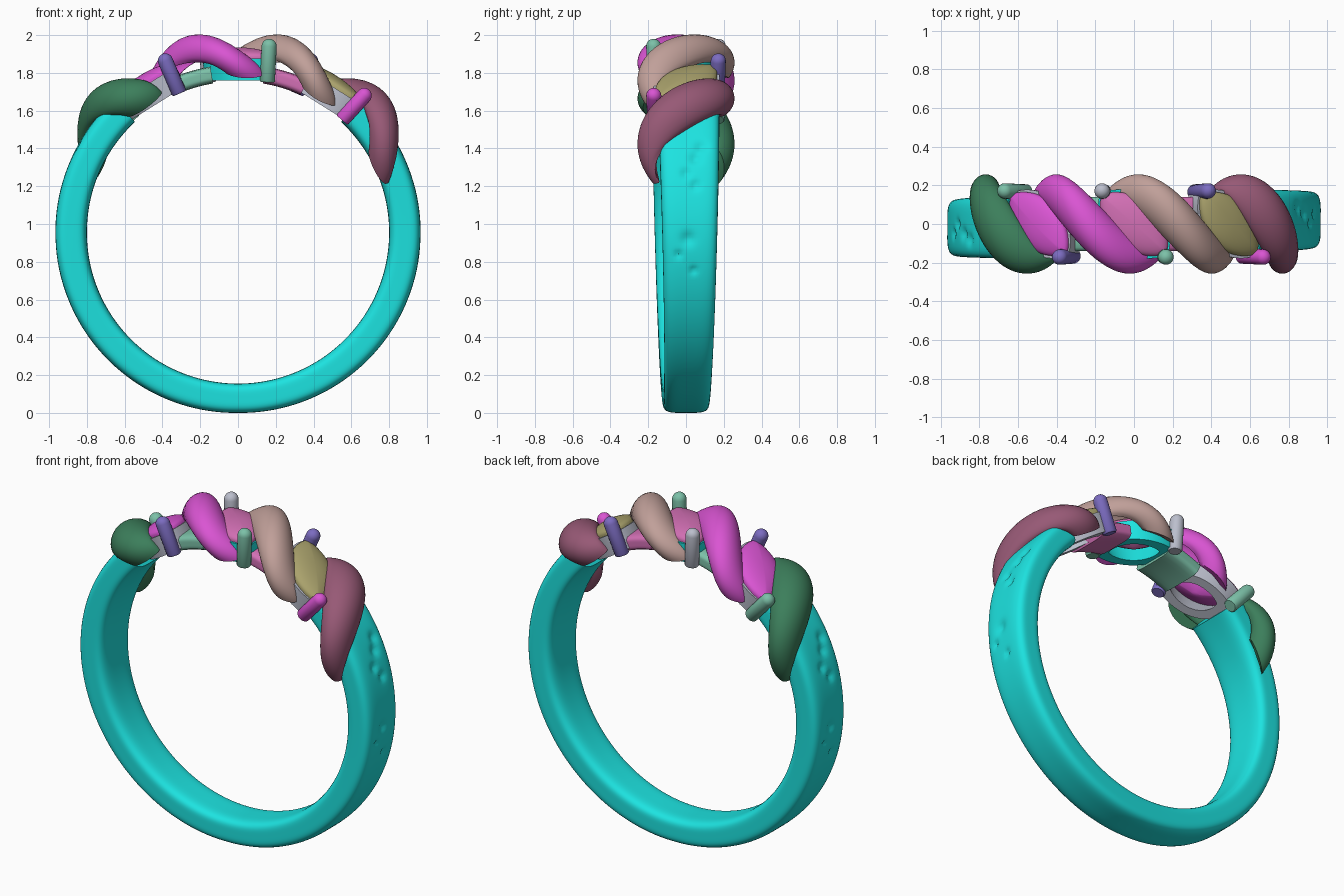
import bpy, bmesh, math
from math import sin, cos, pi, radians
from mathutils import Vector

cube = bpy.data.objects.get("Cube")
if cube:
    bpy.data.objects.remove(cube, do_unlink=True)

CENTRE_Z = 0.955
INNER = 0.8


def material(name, rgb):
    m = bpy.data.materials.new(name)
    m.use_nodes = True
    m.diffuse_color = (*rgb, 1)
    m.node_tree.nodes["Principled BSDF"].inputs["Base Color"].default_value = (*rgb, 1)
    return m


turquoise = material("turquoise", (0.012, 0.77, 0.75))
green = material("forest green", (0.045, 0.21, 0.105))
magenta = material("magenta", (0.70, 0.09, 0.65))
tan = material("rosy tan", (0.53, 0.35, 0.32))
mauve = material("mauve", (0.31, 0.10, 0.18))
pink = material("pink", (0.65, 0.16, 0.46))
olive = material("olive", (0.40, 0.36, 0.15))
violet = material("violet", (0.20, 0.15, 0.53))
mint = material("mint", (0.20, 0.53, 0.39))
silver = material("silver", (0.50, 0.52, 0.61))


def polar(deg, y, r):
    """Point at an angle from the top of the ring, towards +x."""
    a = radians(deg)
    return Vector((r * sin(a), y, CENTRE_Z + r * cos(a)))


def loft(name, rings, mat, closed=False, sharp=40):
    """Skin a list of equal point loops; cap the ends or join them."""
    bm = bmesh.new()
    loops = [[bm.verts.new(p) for p in ring] for ring in rings]
    n = len(loops[0])
    pairs = list(zip(loops, loops[1:]))
    if closed:
        pairs.append((loops[-1], loops[0]))
    else:
        bm.faces.new(loops[0])
        bm.faces.new(loops[-1])
    for a, b in pairs:
        for i in range(n):
            j = (i + 1) % n
            bm.faces.new((a[i], a[j], b[j], b[i]))
    bmesh.ops.recalc_face_normals(bm, faces=bm.faces)
    mesh = bpy.data.meshes.new(name)
    bm.to_mesh(mesh)
    bm.free()
    mesh.materials.append(mat)
    obj = bpy.data.objects.new(name, mesh)
    bpy.context.collection.objects.link(obj)
    bpy.ops.object.select_all(action='DESELECT')
    obj.select_set(True)
    bpy.context.view_layer.objects.active = obj
    bpy.ops.object.shade_smooth_by_angle(angle=radians(sharp))


def rounded_section(count, power):
    """Evenly sampled rounded square filling -1..1 both ways."""
    points = []
    for i in range(count):
        c, s = cos(2 * pi * i / count), sin(2 * pi * i / count)
        k = (abs(c) ** power + abs(s) ** power) ** (-1 / power)
        points.append((k * c, k * s))
    return points


# Band, widening upward, with a few hammered dents on its outer sides
DENTS = [(62, 0.08, 0.05), (66, 0.05, 0.05), (71, 0.0, 0.04), (75, 0.05, 0.04),
         (92, 0.01, 0.06), (97, -0.04, 0.03), (102, 0.04, 0.03)]


def band_ring(deg):
    a = radians(deg)
    z = CENTRE_Z * (1 + cos(a))
    half = 0.122 + 0.03 * z / 1.2
    outer = 0.955 + 0.012 * abs(sin(a))
    ring = []
    for u, v in rounded_section(64, 4.4):
        y = half * u + 0.02 * sin(a)
        r = INNER + (outer - INNER) * (v + 1) / 2
        if v > 0.6:
            for d, dy, size in DENTS:
                for angle, side in ((d, dy), (360 - d, -dy)):
                    dist = math.hypot(radians(deg - angle) * outer, y - side)
                    r -= 0.018 * math.exp(-(dist / size * 1.8) ** 2)
        ring.append(polar(deg, y, r))
    return ring


loft("band", [band_ring(43 + 274 * i / 260) for i in range(261)], turquoise)


# Diagonal domed straps arching over the top
def strap(name, mat, mid, bend, half_width, crown, front_end, back_end):
    rings = []
    steps = 44
    for i in range(steps + 1):
        phi = -back_end + (front_end + back_end) * i / steps
        p = radians(phi)
        s = phi / 118
        centre = mid + (16.5 - abs(bend)) * s + bend * s * s
        width = half_width * (1 - 0.2 * s * s)
        ring = []
        for u, v in rounded_section(40, 4):
            depth = 0.03 * (v - 1) - crown * (1 - 0.5 * s * s) * u * u
            ring.append(polar(centre + width * u, -(0.257 + depth) * sin(p),
                              0.9 + (0.174 + depth) * cos(p)))
        rings.append(ring)
    loft(name, rings, mat)


strap("right_outer_strap", green, -46.5, -3, 9.3, 0.075, 118, 128)
strap("right_inner_strap", magenta, -14, 0, 8.6, 0.09, 118, 118)
strap("left_inner_strap", tan, 14, 0, 8.6, 0.09, 118, 118)
strap("left_outer_strap", mauve, 46.5, 3, 9.3, 0.075, 128, 118)


# Bridges under the inner straps
def bridge(name, mat, mid):
    rings = []
    for i in range(13):
        deg = mid + 7.5 * (i / 6 - 1)
        rings.append([polar(deg, 0.14 * u, 0.845 + 0.045 * v)
                      for u, v in rounded_section(32, 5)])
    loft(name, rings, mat)


bridge("right_bridge", mint, -17)
bridge("left_bridge", pink, 17)


# Pointed oval stones, each in a walled setting
def oval_ring(deg, length, width, height):
    a = radians(deg)
    tangent = Vector((cos(a), 0, -sin(a)))
    normal = Vector((sin(a), 0, cos(a)))
    y_axis = Vector((0, 1, 0))
    turn = radians(42)
    along = tangent * cos(turn) - y_axis * sin(turn)
    across = tangent * sin(turn) + y_axis * cos(turn)
    base = polar(deg, 0, 0) + normal * (0.91 + height)
    ring = []
    for i in range(48):
        t = 2 * pi * i / 48
        ring.append(base + along * length * cos(t) + across * width * sin(t) * abs(sin(t)) ** 0.5)
    return ring


def stone(name, deg, stone_mat, setting_mat):
    profile = [(0.1, -0.08), (0.6, -0.04), (1, 0), (1, 0.02)]
    profile += [(cos(t * pi / 20), 0.02 + 0.05 * sin(t * pi / 20)) for t in range(1, 10)]
    profile.append((0.02, 0.07))
    loft(name + "_stone", [oval_ring(deg, 0.225 * s, 0.13 * s, h) for s, h in profile], stone_mat)
    wall = [(1, -0.105), (1.04, 0.01), (0.9, 0.01), (0.62, -0.105)]
    loft(name + "_setting", [oval_ring(deg, 0.225 * s, 0.145 * s, h) for s, h in wall],
         setting_mat, closed=True)


stone("right", -32, magenta, silver)
stone("centre", 0, pink, turquoise)
stone("left", 32, olive, silver)


# Round-ended prongs at the stone tips
def prong(name, mat, foot, tip):
    foot, tip = Vector(foot), Vector(tip)
    axis = (tip - foot).normalized()
    side = Vector((0, 1, 0))
    other = axis.cross(side)
    radius = 0.04
    ends = [(foot, 0.85 * radius), (foot + axis * 0.008, radius)]
    for i in range(8):
        t = pi / 2 * i / 8
        ends.append((tip + axis * radius * (sin(t) - 1), radius * cos(t)))
    ends.append((tip, 0.002))
    loft(name, [[c + (side * cos(k * pi / 10) + other * sin(k * pi / 10)) * r
                 for k in range(20)] for c, r in ends], mat)


PRONGS = [("right", (-0.31, 1.69), (-0.40, 1.90), violet, violet),
          ("centre", (0.155, 1.75), (0.167, 1.98), mint, silver),
          ("left", (0.55, 1.55), (0.695, 1.71), magenta, mint)]
OPPOSITE = {"right": "left", "left": "right", "centre": "centre"}
for place, (fx, fz), (tx, tz), front_mat, back_mat in PRONGS:
    prong("front_%s_prong" % place, front_mat, (fx, -0.165, fz), (tx, -0.172, tz))
    prong("back_%s_prong" % OPPOSITE[place], back_mat, (-fx, 0.165, fz), (-tx, 0.172, tz))
